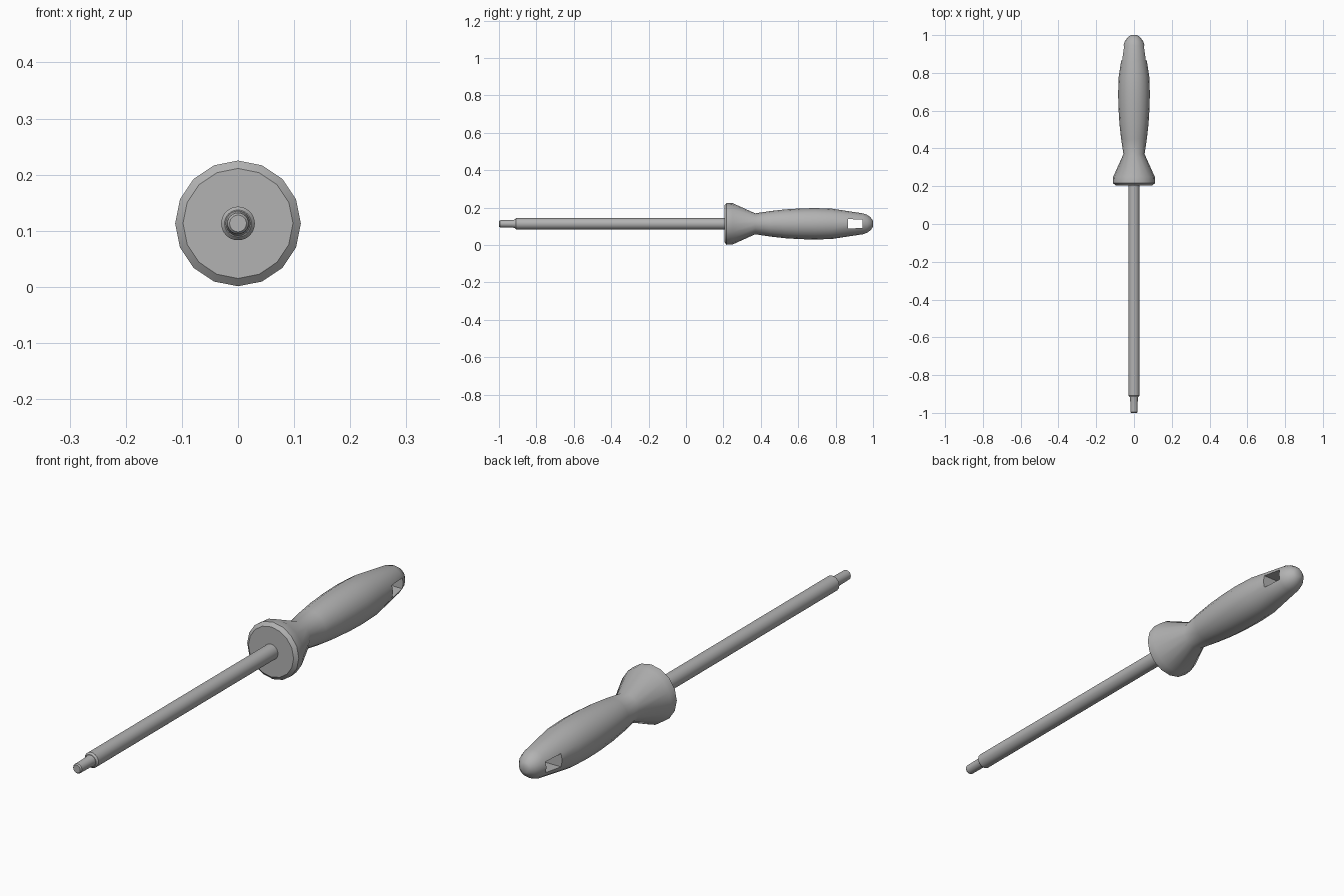
import bpy, bmesh, math

cube = bpy.data.objects.get("Cube")
if cube:
    bpy.data.objects.remove(cube, do_unlink=True)

AXIS_Z = 0.113

grey = bpy.data.materials.new("plain grey")
grey.use_nodes = True
COLOUR = (0.45, 0.45, 0.45, 1)
grey.diffuse_color = COLOUR
grey.node_tree.nodes["Principled BSDF"].inputs["Base Color"].default_value = COLOUR


def lathe(bm, profile, sides):
    """Spin (y, radius) points about the long axis and cap both ends."""
    rings = []
    for y, r in profile:
        angles = [2 * math.pi * i / sides for i in range(sides)]
        rings.append([bm.verts.new((r * math.cos(a), y, AXIS_Z + r * math.sin(a))) for a in angles])
    for a, b in zip(rings, rings[1:]):
        for i in range(sides):
            j = (i + 1) % sides
            bm.faces.new((a[i], a[j], b[j], b[i]))
    bm.faces.new(rings[0])
    bm.faces.new(rings[-1])
    return rings


def finish(bm, name, angle):
    bmesh.ops.recalc_face_normals(bm, faces=bm.faces)
    mesh = bpy.data.meshes.new(name)
    bm.to_mesh(mesh)
    bm.free()
    mesh.materials.append(grey)
    obj = bpy.data.objects.new(name, mesh)
    bpy.context.collection.objects.link(obj)
    bpy.ops.object.select_all(action='DESELECT')
    obj.select_set(True)
    bpy.context.view_layer.objects.active = obj
    bpy.ops.object.shade_smooth_by_angle(angle=math.radians(angle))


# Handle with flared guard
SIDES = 16
HOLE_START, HOLE_END = 0.865, 0.945
handle_profile = [
    (0.205, 0.098), (0.217, 0.112), (0.25, 0.110), (0.37, 0.056),
    (0.45, 0.068), (0.53, 0.077), (0.61, 0.082), (0.69, 0.084),
    (0.78, 0.081), (HOLE_START, 0.068), (HOLE_END, 0.056),
    (0.968, 0.048), (0.985, 0.036), (0.995, 0.024), (1.0, 0.014),
]
bm = bmesh.new()
rings = lathe(bm, handle_profile, SIDES)

# Hanging hole: open the side faces and join the two openings
start = [y for y, r in handle_profile].index(HOLE_START)
a, b = rings[start], rings[start + 1]


def opening(steps):
    return [a[i] for i in steps] + [b[i] for i in reversed(steps)]


right_loop = opening([-1, 0, 1])
half = SIDES // 2
left_loop = opening([half + 1, half, half - 1])
for loop in (right_loop, left_loop):
    middle = [f for f in bm.faces if len(f.verts) == 4 and all(v in loop for v in f.verts)]
    bmesh.ops.delete(bm, geom=middle, context='FACES_ONLY')
    for e in [e for e in bm.edges if not e.link_faces]:
        bm.edges.remove(e)
for i in range(6):
    j = (i + 1) % 6
    bm.faces.new((right_loop[i], right_loop[j], left_loop[j], left_loop[i]))
finish(bm, "handle", 35)

# Shaft with chamfered end
bm = bmesh.new()
lathe(bm, [(-0.915, 0.024), (-0.908, 0.03), (0.21, 0.03)], 32)
finish(bm, "shaft", 30)

# Narrow driving tip
bm = bmesh.new()
lathe(bm, [(-1.0, 0.015), (-0.995, 0.019), (-0.93, 0.020), (-0.91, 0.023)], 24)
finish(bm, "driving_tip", 30)
